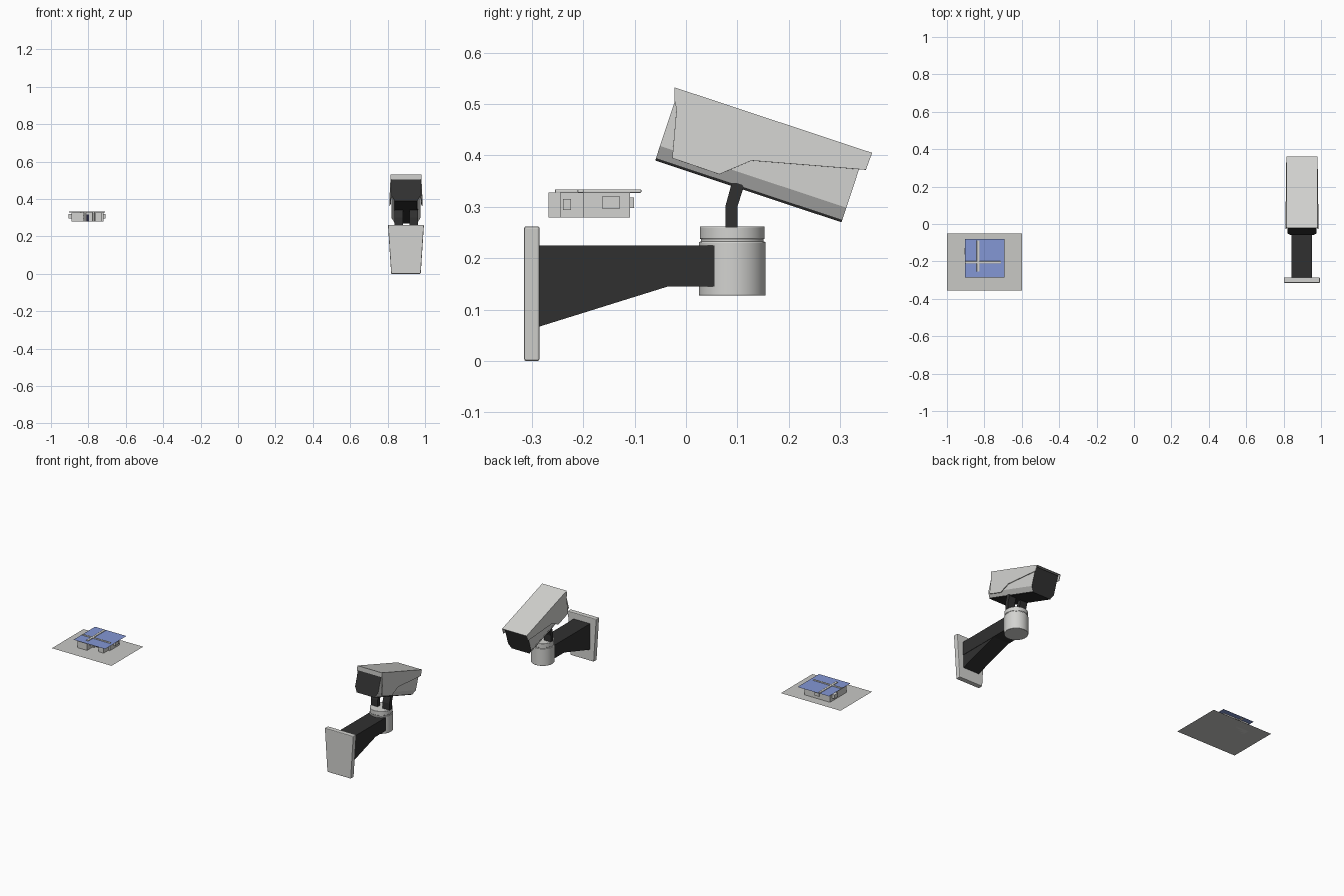
import bpy, bmesh, math

cube = bpy.data.objects.get("Cube")
if cube:
    bpy.data.objects.remove(cube)


def material(name, rgb):
    m = bpy.data.materials.new(name)
    m.use_nodes = True
    m.diffuse_color = (*rgb, 1)
    m.node_tree.nodes["Principled BSDF"].inputs["Base Color"].default_value = (*rgb, 1)
    return m


LIGHT = material("light grey", (0.65, 0.65, 0.63))
GROUND = material("ground grey", (0.58, 0.58, 0.56))
DARK = material("charcoal", (0.03, 0.03, 0.03))
BLUE = material("roof blue", (0.23, 0.31, 0.66))
NAVY = material("door navy", (0.02, 0.02, 0.05))
CX = 0.898  # middle of the surveillance unit


def finish(name, bm, *mats, bevel=0):
    bmesh.ops.recalc_face_normals(bm, faces=bm.faces)
    mesh = bpy.data.meshes.new(name)
    bm.to_mesh(mesh)
    bm.free()
    ob = bpy.data.objects.new(name, mesh)
    bpy.context.collection.objects.link(ob)
    for m in mats:
        mesh.materials.append(m)
    if bevel:
        mod = ob.modifiers.new("Bevel", "BEVEL")
        mod.width, mod.segments = bevel, 2
    return ob


def extrude(name, points, vec, mat, bevel=0):
    """Solid from a flat outline pushed along vec."""
    bm = bmesh.new()
    face = bm.faces.new([bm.verts.new(p) for p in points])
    new = bmesh.ops.extrude_face_region(bm, geom=[face])["geom"]
    bmesh.ops.translate(bm, vec=vec, verts=[v for v in new if isinstance(v, bmesh.types.BMVert)])
    return finish(name, bm, mat, bevel=bevel)


def side_prism(name, yz, x0, x1, mat, bevel=0):
    return extrude(name, [(x0, y, z) for y, z in yz], (x1 - x0, 0, 0), mat, bevel)


def box(name, x, y, z, mat, bevel=0):
    yz = [(y[0], z[0]), (y[1], z[0]), (y[1], z[1]), (y[0], z[1])]
    return side_prism(name, yz, x[0], x[1], mat, bevel)


def plane(name, x, y, z, mat):
    bm = bmesh.new()
    bm.faces.new([bm.verts.new((a, b, z)) for a, b in
                  ((x[0], y[0]), (x[1], y[0]), (x[1], y[1]), (x[0], y[1]))])
    ob = finish(name, bm, mat)
    if ob.data.polygons[0].normal.z < 0:
        ob.data.flip_normals()
    return ob


def cylinder(name, radius, z0, z1, x, y, mat, bevel=0):
    bpy.ops.mesh.primitive_cylinder_add(vertices=48, radius=radius, depth=z1 - z0,
                                        location=(x, y, (z0 + z1) / 2))
    ob = bpy.context.object
    ob.name = name
    ob.data.materials.append(mat)
    bpy.ops.object.shade_smooth_by_angle()
    if bevel:
        mod = ob.modifiers.new("Bevel", "BEVEL")
        mod.width, mod.segments = bevel, 2


# Wall plate, tapering downwards
outline = [(-0.096, 0.262), (0.096, 0.262), (0.079, 0.0), (-0.079, 0.0)]
extrude("wall_plate", [(CX + x, -0.315, z) for x, z in outline], (0, 0.03, 0), LIGHT, 0.004)

# Arm and the gusset below it
box("arm", (CX - 0.055, CX + 0.055), (-0.285, 0.055), (0.145, 0.225), DARK)
side_prism("arm_gusset", [(-0.285, 0.145), (-0.285, 0.067), (-0.035, 0.145)],
           CX - 0.053, CX + 0.053, DARK)

# Round swivel joint with a groove below its cap
cylinder("joint_body", 0.065, 0.127, 0.232, CX, 0.09, LIGHT, 0.002)
cylinder("joint_groove", 0.061, 0.23, 0.24, CX, 0.09, LIGHT)
cylinder("joint_cap", 0.063, 0.237, 0.262, CX, 0.09, LIGHT, 0.002)

# Pair of bent brackets
bracket = [(0.077, 0.26), (0.1, 0.26), (0.1, 0.3), (0.112, 0.338),
           (0.108, 0.346), (0.089, 0.346), (0.077, 0.302)]
for side, dx in (("right", -0.038), ("left", 0.041)):
    side_prism(side + "_bracket", bracket, CX + dx - 0.023, CX + dx + 0.023, DARK)


def tilt(ob):
    ob.location = (CX, -0.06, 0.39)
    ob.rotation_euler.x = -0.32


# Housing: light sides, dark ends and underside
bm = bmesh.new()
section = [(-0.06, 0), (0.06, 0), (0.062, 0.005), (0.077, 0.03), (0.077, 0.14),
           (-0.077, 0.14), (-0.077, 0.03), (-0.062, 0.005)]
ends = [[bm.verts.new((x, y, z)) for x, z in section] for y in (0, 0.382)]
for end in ends:
    bm.faces.new(end)
for i in range(len(section)):
    j = (i + 1) % len(section)
    bm.faces.new((ends[0][i], ends[0][j], ends[1][j], ends[1][i]))
bm.normal_update()
for f in bm.faces:
    c = f.calc_center_median()
    f.material_index = int(c.z < 0.004 or c.y < 0.001 or c.y > 0.381)
tilt(finish("housing", bm, LIGHT, DARK))

# Sun shield: open shell with cut side flaps
flap = [(-0.009, 0.147), (0.396, 0.147), (0.395, 0.112), (0.178, 0.059),
        (0.127, 0.014), (0.03, 0.015), (0.008, 0.108), (0, 0.121)]
bm = bmesh.new()
sides = [[bm.verts.new((s * (0.082 + (0.147 - v) * 0.05), u, v)) for u, v in flap]
         for s in (-1, 1)]
for s in sides:
    bm.faces.new(s)
for i, j in ((0, 1), (7, 0)):  # top and rear lip
    bm.faces.new((sides[0][i], sides[0][j], sides[1][j], sides[1][i]))
shield = finish("sun_shield", bm, LIGHT)
if max(shield.data.polygons, key=lambda p: p.center.z).normal.z < 0:
    shield.data.flip_normals()
solid = shield.modifiers.new("Solidify", "SOLIDIFY")
solid.thickness, solid.offset = 0.004, -1
tilt(shield)

# Small house on its plot
plane("plot", (-1, -0.6), (-0.355, -0.052), 0.279, GROUND)
box("house_main", (-0.89, -0.72), (-0.2, -0.109), (0.279, 0.328), LIGHT)
box("house_front_wing", (-0.89, -0.825), (-0.268, -0.2), (0.279, 0.328), LIGHT)
box("house_side_wing", (-0.765, -0.73), (-0.245, -0.2), (0.279, 0.328), LIGHT)
box("house_rear_box", (-0.82, -0.79), (-0.112, -0.101), (0.298, 0.318), LIGHT)
box("front_door", (-0.811, -0.796), (-0.204, -0.199), (0.281, 0.318), NAVY)
for n, x in enumerate((-0.817, -0.772)):
    cylinder("porch_column_%d" % n, 0.005, 0.279, 0.328, x, -0.213, LIGHT)

# Bay windows on both flanks and window frames
for name, x in (("right", (-0.906, -0.888)), ("left", (-0.722, -0.709))):
    box(name + "_bay", x, (-0.163, -0.128), (0.297, 0.32), LIGHT)
for name, x in (("wing", -0.825), ("side_wing", -0.73)):
    box(name + "_window", (x - 0.002, x + 0.003), (-0.239, -0.224), (0.294, 0.315), LIGHT)

# Flat roof sheet with crossing ridges
plane("roof_sheet", (-0.903, -0.692), (-0.286, -0.08), 0.33, BLUE)
for name, x, y in (("long", (-0.903, -0.711), (-0.211, -0.199)),
                   ("cross", (-0.841, -0.826), (-0.255, -0.087))):
    box(name + "_ridge", x, y, (0.327, 0.334), LIGHT, 0.002)
